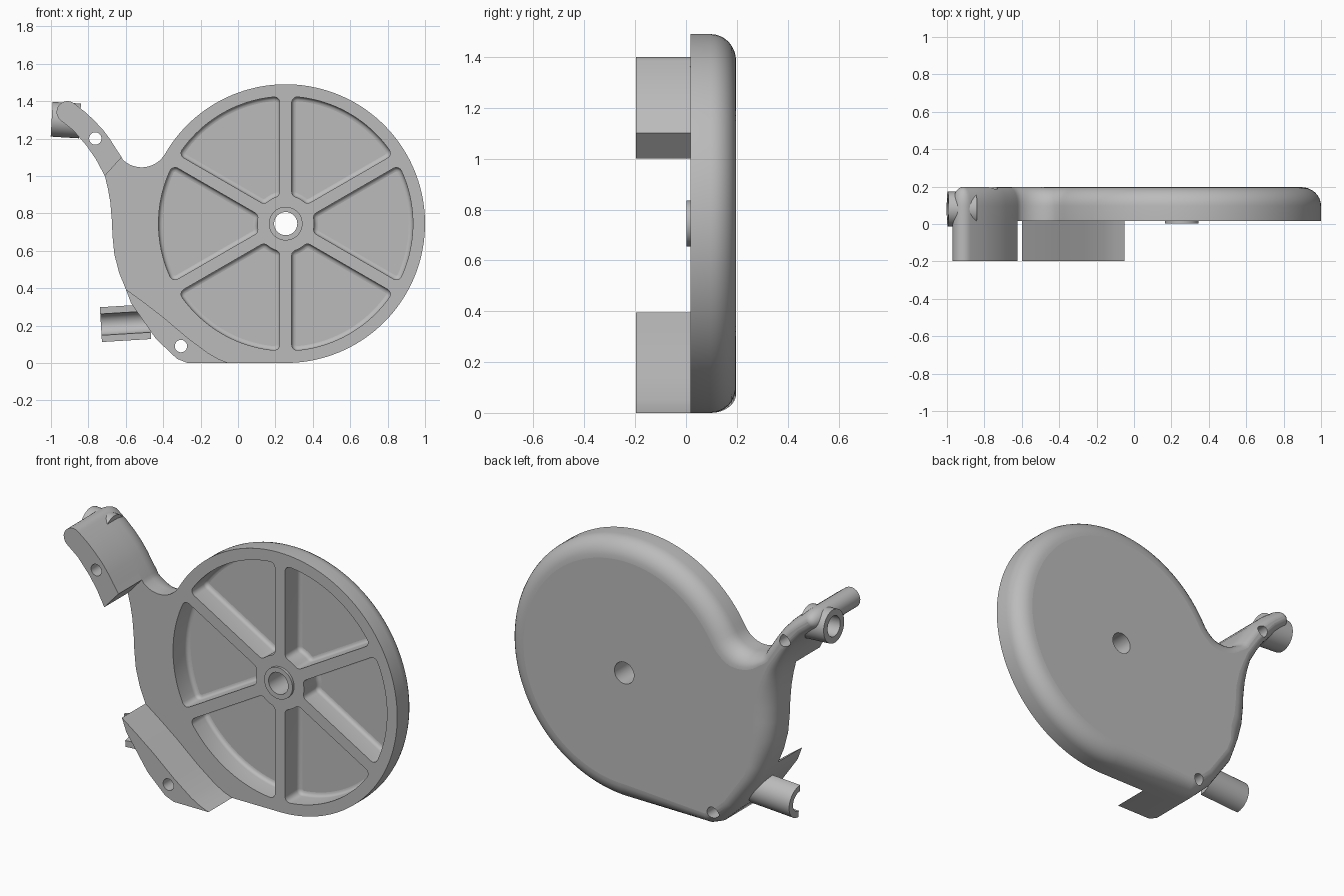
import bpy, bmesh
from math import sin, cos, asin, radians, degrees, pi
from mathutils import Vector, Matrix

if "Cube" in bpy.data.objects:
    bpy.data.objects.remove(bpy.data.objects["Cube"])

grey = bpy.data.materials.new("matte_grey")
grey.use_nodes = True
grey.diffuse_color = (0.5, 0.5, 0.5, 1)
grey.node_tree.nodes["Principled BSDF"].inputs["Base Color"].default_value = (0.5, 0.5, 0.5, 1)

FRONT, BACK = 0.017, 0.197
HUB = Vector((0.255, 0.745))
RADIUS = 0.745


def clamp(v):
    return max(0.0, min(1.0, v))


def arc(centre, r, start, end, n):
    """Points (x, z) on an arc, angles in degrees."""
    angles = [radians(start + (end - start) * i / n) for i in range(n + 1)]
    return [Vector((centre[0] + r * cos(a), centre[1] + r * sin(a))) for a in angles]


def finish(bm, name):
    bmesh.ops.recalc_face_normals(bm, faces=bm.faces)
    mesh = bpy.data.meshes.new(name)
    bm.to_mesh(mesh)
    bm.free()
    mesh.materials.append(grey)
    ob = bpy.data.objects.new(name, mesh)
    bpy.context.collection.objects.link(ob)
    return ob


def solid(name, outline, y0, y1, inset=None, depth=0.0, steps=8):
    """Extrude a counter-clockwise (x, z) outline along y, rounding over the y1 edge."""
    pts = [Vector(p) for p in outline]
    count = len(pts)
    inward = []
    for i, p in enumerate(pts):
        a = (p - pts[i - 1]).normalized()
        b = (pts[(i + 1) % count] - p).normalized()
        na, nb = Vector((-a.y, a.x)), Vector((-b.y, b.x))
        inward.append((na + nb) / (1 + na.dot(nb)))
    levels = [(y0, 0.0)]
    if inset:
        for k in range(steps + 1):
            t = pi / 2 * k / steps
            levels.append((y1 - depth * (1 - sin(t)), 1 - cos(t)))
    else:
        levels.append((y1, 0.0))
    bm = bmesh.new()
    rings = []
    for y, s in levels:
        ring = []
        for p, d in zip(pts, inward):
            q = p + d * s * inset(p) if inset else p
            ring.append(bm.verts.new((q.x, y, q.y)))
        rings.append(ring)
    for lo, hi in zip(rings, rings[1:]):
        for i in range(count):
            j = (i + 1) % count
            bm.faces.new((lo[i], lo[j], hi[j], hi[i]))
    bm.faces.new(rings[0])
    bm.faces.new(rings[-1])
    return finish(bm, name)


def cylinder(name, start, end, r, sides=48):
    a, b = Vector(start), Vector(end)
    turn = (b - a).to_track_quat('Z', 'Y').to_matrix().to_4x4()
    bm = bmesh.new()
    bmesh.ops.create_cone(bm, cap_ends=True, segments=sides, radius1=r, radius2=r,
                          depth=(b - a).length, matrix=Matrix.Translation((a + b) / 2) @ turn)
    return finish(bm, name)


def cut(ob, cutters):
    bpy.context.view_layer.objects.active = ob
    for c in cutters:
        m = ob.modifiers.new("cut", 'BOOLEAN')
        m.operation, m.solver, m.object = 'DIFFERENCE', 'EXACT', c
        bpy.ops.object.modifier_apply(modifier=m.name)


# Arm outline from its right root, around the tip, to its left root
arm = [(-0.622, 1.10), (-0.655, 1.15), (-0.685, 1.197), (-0.72, 1.244), (-0.77, 1.298),
       (-0.82, 1.344)]
arm += arc((-0.912, 1.342), 0.058, 47, 227, 14)
arm += [(-0.88, 1.243), (-0.81, 1.162), (-0.76, 1.09), (-0.712, 1.0)]

# Case outline: disc, fillet, arm, left flank and foot
foot = [(-0.60, 0.395), (-0.572, 0.32), (-0.438, 0.128), (-0.326, 0.022), (-0.27, 0.0)]
flank = [(-0.695, 0.93), (-0.683, 0.86), (-0.675, 0.77), (-0.671, 0.68),
         (-0.661, 0.58), (-0.635, 0.48)]
case_outline = arc(HUB, RADIUS, -90, 150, 96) + arc((-0.515, 1.19), 0.144, -36, -134, 16)
case_outline += arm + flank + foot


def case_inset(p):
    if p.x < -0.25 and p.y < 0.42:
        return 0.075
    return 0.105 - 0.054 * clamp((p.y - 0.8) / 0.25) * clamp((-0.45 - p.x) / 0.13)


case = solid("wheel_case", case_outline, FRONT, BACK, case_inset, 0.1)
arm_block = solid("arm_block", arm, -BACK, FRONT)
foot_block = solid("foot_block", foot + [(-0.05, 0.0), (-0.105, 0.022), (-0.16, 0.053),
                                         (-0.27, 0.135), (-0.4, 0.245), (-0.5, 0.322)],
                   -BACK, FRONT)
boss = cylinder("hub_boss", (HUB.x, 0.002, HUB.y), (HUB.x, 0.03, HUB.y), 0.09)

# Upper tube, fixed across the arm tip
tube_start, tube_end = Vector((-0.996, 0.08, 1.303)), Vector((-0.845, 0.08, 1.294))
upper_tube = cylinder("upper_tube", tube_start, tube_end, 0.093)
along = tube_end - tube_start
bore = cylinder("tube_bore", tube_start - along, tube_end - along * 0.1, 0.057)

# Lower trough, a half tube open to the front
bm = bmesh.new()
section = arc((0, 0), 0.093, -90, 90, 24) + arc((0, 0), 0.057, 90, -90, 24)
ends = [[bm.verts.new((c[0] + p.y * 0.06 * -1, FRONT + 0.001 + p.x, c[1] + p.y)) for p in section]
        for c in ((-0.733, 0.205), (-0.47, 0.221))]
for i in range(len(section)):
    j = (i + 1) % len(section)
    bm.faces.new((ends[0][i], ends[0][j], ends[1][j], ends[1][i]))
for end in ends:
    bm.faces.new(end)
trough = finish(bm, "lower_trough")

# Six rounded pockets between the spokes
RIM, CORE, RIB, FIL = 0.68, 0.152, 0.032, 0.03


def corner(dist, sign, start, end):
    a = radians(30) - asin((RIB + FIL) / dist)
    return arc((dist * cos(a), sign * dist * sin(a)), FIL, start, end, 5)


out_a = 30 - degrees(asin((RIB + FIL) / (RIM - FIL)))
in_a = 30 - degrees(asin((RIB + FIL) / (CORE + FIL)))
pocket = corner(RIM - FIL, -1, -120, -out_a) + arc((0, 0), RIM, -out_a, out_a, 20)[1:-1]
pocket += corner(RIM - FIL, 1, out_a, 120) + corner(CORE + FIL, 1, 120, 180 + in_a)
pocket += arc((0, 0), CORE, in_a, -in_a, 4)[1:-1] + corner(CORE + FIL, -1, 180 - in_a, 240)
pockets = []
for k in range(6):
    spin = Matrix.Rotation(radians(60 * k), 2)
    pockets.append(solid("pocket_cutter", [HUB + spin @ p for p in pocket],
                         -0.05, 0.145, lambda p: 0.022, 0.022, 4))

# Through holes
axle, arm_hole, foot_hole = [
    cylinder("hole_cutter", (x, -0.4, z), (x, 0.4, z), r, 40)
    for x, z, r in ((HUB.x, HUB.y, 0.062), (-0.763, 1.2, 0.033), (-0.305, 0.09, 0.033))]

cut(case, pockets + [axle, arm_hole, foot_hole, bore])
cut(boss, [axle])
cut(arm_block, [arm_hole])
cut(foot_block, [foot_hole])
cut(upper_tube, [bore])
for c in pockets + [axle, arm_hole, foot_hole, bore]:
    bpy.data.objects.remove(c)

# Smooth curved walls, keep the broad faces flat
for ob in (case, arm_block, foot_block, boss, upper_tube, trough):
    bpy.ops.object.select_all(action='DESELECT')
    ob.select_set(True)
    bpy.context.view_layer.objects.active = ob
    bpy.ops.object.shade_smooth_by_angle(angle=radians(32))
    for poly in ob.data.polygons:
        if abs(poly.normal.y) > 0.999:
            poly.use_smooth = False
